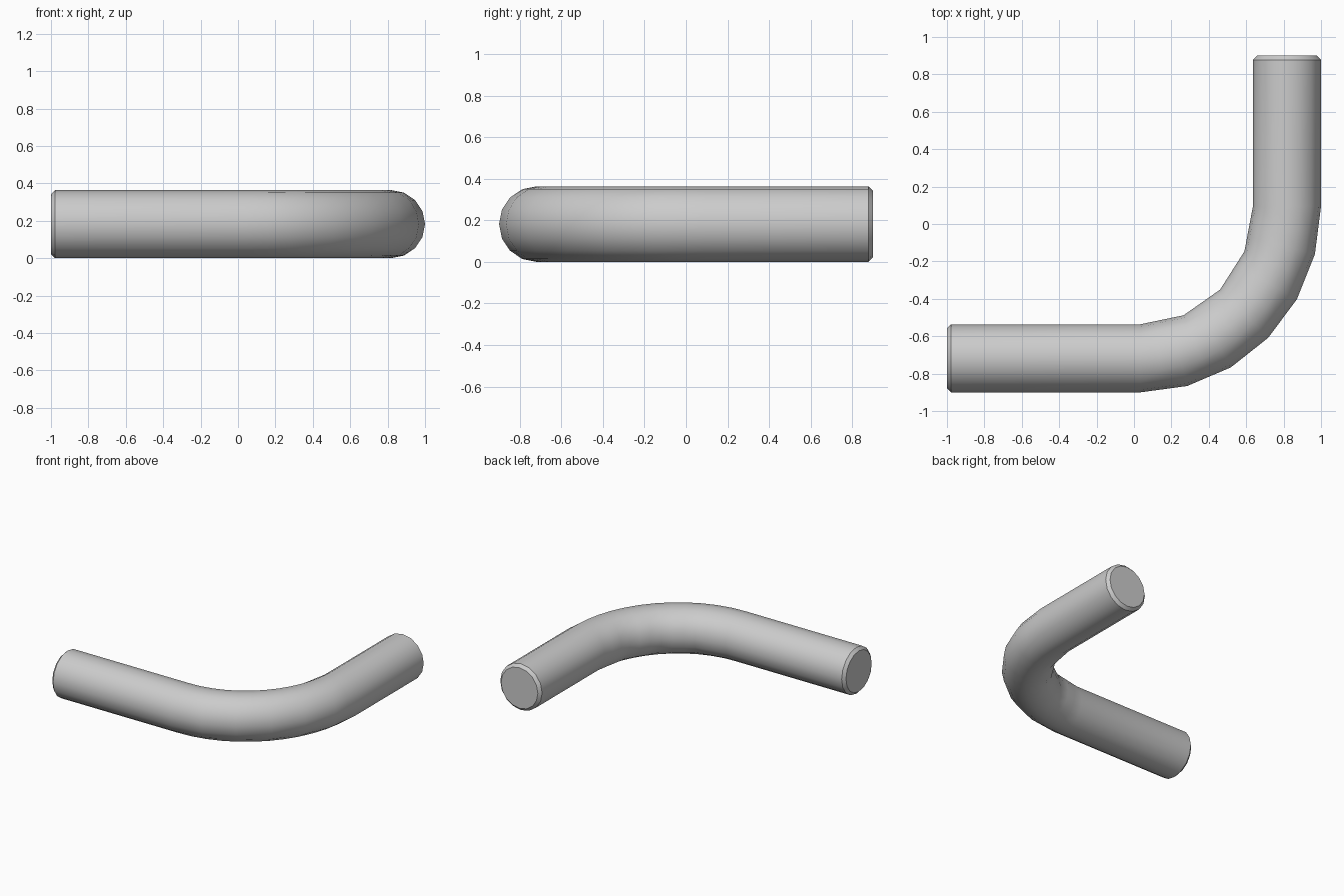
import bpy, bmesh
from math import sin, cos, pi

if "Cube" in bpy.data.objects:
    bpy.data.objects.remove(bpy.data.objects["Cube"])

R = 0.182                     # pipe radius
CX, CY = 0.035, 0.095         # bend centre
RX, RY = 0.818 - CX, 0.718 + CY
SIDES, STEPS, CH = 16, 12, 0.022


def bend_point(t, e, knots):
    """Point at fraction t of a quarter bend faceted into `knots` chords."""
    k = min(int(t * knots + 1e-6), knots - 1)
    f = t * knots - k
    a, b = (i / knots * pi / 2 for i in (k, k + 1))
    return (CX + (RX + e) * (sin(a) * (1 - f) + sin(b) * f),
            CY - (RY + e) * (cos(a) * (1 - f) + cos(b) * f))


def ring(bm, place, r=R):
    """One cross-section ring; place maps sideways offset to x, y."""
    vs = []
    for i in range(SIDES):
        a = 2 * pi * i / SIDES
        x, y = place(r * cos(a))
        vs.append(bm.verts.new((x, y, R + r * sin(a))))
    return vs


bm = bmesh.new()
rings = []
# chamfered end of the long leg
for x, r in ((-1, R - CH), (-1 + CH, R)):
    rings.append(ring(bm, lambda e: (x, CY - RY - e), r))
# elbow: finer chords on the outside, coarser on the inside
for s in range(STEPS + 1):
    t = s / STEPS
    rings.append(ring(bm, lambda e: bend_point(
        t, e, 6 if e > 0.1 else 4 if e < -0.1 else STEPS)))
# chamfered end of the short leg
for y, r in ((0.9 - CH, R), (0.9, R - CH)):
    rings.append(ring(bm, lambda e: (CX + RX + e, y), r))

# walls and caps
for a, b in zip(rings, rings[1:]):
    for i in range(SIDES):
        j = (i + 1) % SIDES
        bm.faces.new((a[i], a[j], b[j], b[i]))
bm.faces.new(rings[0])
bm.faces.new(rings[-1])
bmesh.ops.recalc_face_normals(bm, faces=bm.faces)

mesh = bpy.data.meshes.new("bent_pipe")
bm.to_mesh(mesh)
bm.free()
pipe = bpy.data.objects.new("bent_pipe", mesh)
bpy.context.collection.objects.link(pipe)
bpy.context.view_layer.objects.active = pipe
pipe.select_set(True)
bpy.ops.object.shade_smooth_by_angle(angle=pi / 6)
